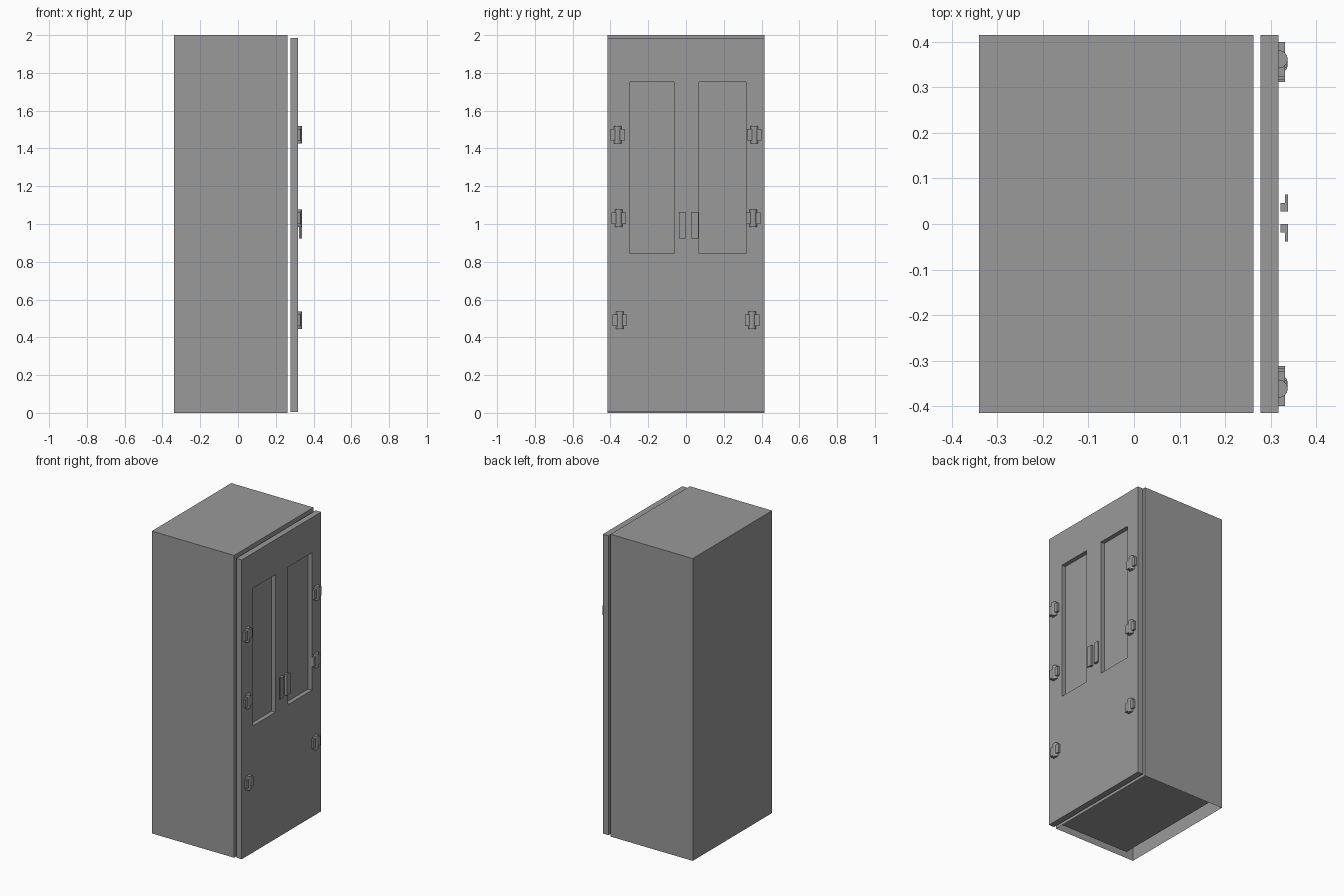
import bpy
import bmesh
import math

start = bpy.data.objects.get("Cube")
if start:
    bpy.data.objects.remove(start, do_unlink=True)

GREY = (0.32, 0.32, 0.32, 1)
grey = bpy.data.materials.new("grey_metal")
grey.use_nodes = True
grey.diffuse_color = GREY
grey.node_tree.nodes["Principled BSDF"].inputs["Base Color"].default_value = GREY


def finish(name, bm):
    mesh = bpy.data.meshes.new(name)
    bmesh.ops.recalc_face_normals(bm, faces=bm.faces)
    bm.to_mesh(mesh)
    bm.free()
    obj = bpy.data.objects.new(name, mesh)
    bpy.context.collection.objects.link(obj)
    mesh.materials.append(grey)
    return obj


def add_box(bm, xs, ys, zs):
    """Add a box spanning the given (low, high) ranges."""
    verts = bmesh.ops.create_cube(bm, size=1)["verts"]
    for v in verts:
        for axis, (low, high) in enumerate((xs, ys, zs)):
            v.co[axis] = high if v.co[axis] > 0 else low


def box(name, xs, ys, zs):
    bm = bmesh.new()
    add_box(bm, xs, ys, zs)
    return finish(name, bm)


def prism(name, outline, low, high):
    """Extrude an (x, y) outline upwards from low to high."""
    bm = bmesh.new()
    face = bm.faces.new([bm.verts.new((x, y, low)) for x, y in outline])
    top = bmesh.ops.extrude_face_region(bm, geom=[face])["geom"]
    for v in top:
        if isinstance(v, bmesh.types.BMVert):
            v.co.z = high
    return finish(name, bm)


HALF = 0.415
DOOR_FRONT = 0.318

# Cabinet shell, open underneath
bm = bmesh.new()
add_box(bm, (-0.34, 0.262), (-HALF, HALF), (0, 2))
bm.normal_update()
bmesh.ops.delete(bm, geom=[f for f in bm.faces if f.normal.z < -0.5], context="FACES")
finish("cabinet_body", bm)

# Raised floor, short of the rear wall
box("cabinet_floor", (-0.29, 0.262), (-HALF, HALF), (0.045, 0.05))

# Door slab with two recessed window panels
door = box("door_slab", (0.278, DOOR_FRONT), (-HALF, HALF), (0.005, 1.985))
for ys in ((-0.296, -0.063), (0.069, 0.318)):
    cutter = box("window_cutter", (0.29, 0.35), ys, (0.843, 1.753))
    cutter.hide_render = True
    cut = door.modifiers.new("window_recess", "BOOLEAN")
    cut.operation = "DIFFERENCE"
    cut.solver = "EXACT"
    cut.object = cutter
    bpy.context.view_layer.objects.active = door
    bpy.ops.object.modifier_apply(modifier=cut.name)
    bpy.data.objects.remove(cutter, do_unlink=True)

# Hinges: flat leaf with a faceted knuckle, three on each side
for level, z, offset in (("upper", 1.473, 0.362), ("middle", 1.03, 0.356), ("lower", 0.49, 0.35)):
    for side, sign in (("front", -1), ("rear", 1)):
        y = sign * offset
        box(f"{level}_{side}_hinge_leaf", (DOOR_FRONT, 0.332),
            (y - 0.038, y + 0.038), (z - 0.03, z + 0.03))
        arc = [math.pi * i / 6 for i in range(7)]
        outline = [(DOOR_FRONT + 0.02 * math.sin(a), y + 0.02 * math.cos(a)) for a in arc]
        prism(f"{level}_{side}_hinge_knuckle", outline, z - 0.046, z + 0.046)

# Handles: L-shaped grips standing just off the door
for side, y, sign in (("front", 0, -1), ("rear", 0.027, 1)):
    outline = [(0.322, 0), (0.338, 0), (0.338, 0.038), (0.332, 0.038),
               (0.332, 0.019), (0.322, 0.019)]
    prism(f"{side}_handle", [(x, y + sign * d) for x, d in outline], 0.923, 1.063)
